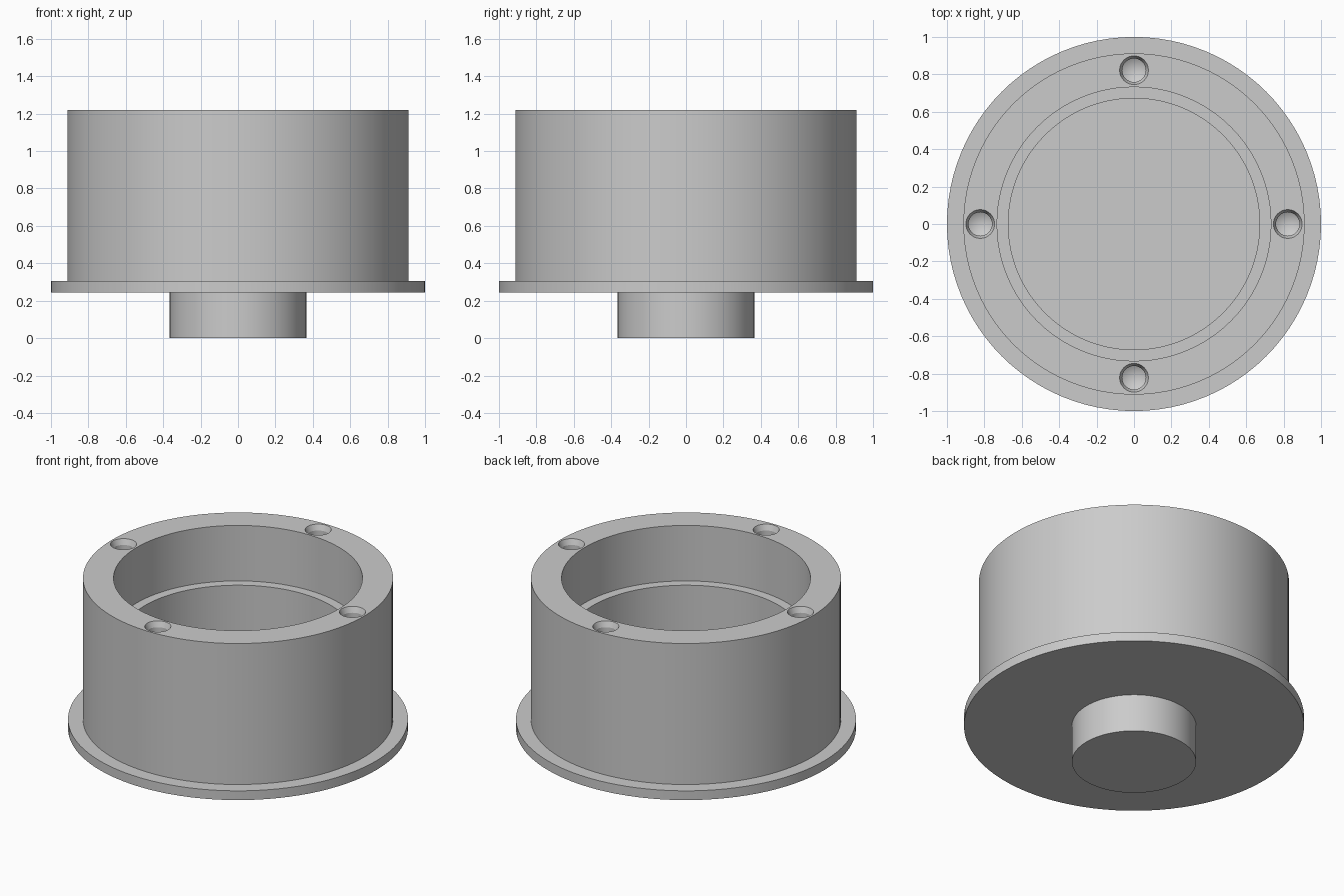
import bpy, bmesh, math

if "Cube" in bpy.data.objects:
    bpy.data.objects.remove(bpy.data.objects["Cube"], do_unlink=True)

grey = bpy.data.materials.new("plain_grey")
grey.use_nodes = True
colour = (0.6, 0.6, 0.6, 1)
grey.diffuse_color = colour
grey.node_tree.nodes["Principled BSDF"].inputs["Base Color"].default_value = colour


def lathe(name, profile, segments):
    """Closed solid from a (radius, height) profile that starts and ends on the axis."""
    bm = bmesh.new()
    verts = [bm.verts.new((r, 0, z)) for r, z in profile]
    edges = [bm.edges.new(pair) for pair in zip(verts, verts[1:])]
    bmesh.ops.spin(bm, geom=verts + edges, cent=(0, 0, 0), axis=(0, 0, 1),
                   angle=math.tau, steps=segments, use_merge=False)
    bmesh.ops.remove_doubles(bm, verts=bm.verts, dist=1e-4)
    bmesh.ops.recalc_face_normals(bm, faces=bm.faces)
    mesh = bpy.data.meshes.new(name)
    bm.to_mesh(mesh)
    bm.free()
    mesh.materials.append(grey)
    obj = bpy.data.objects.new(name, mesh)
    bpy.context.collection.objects.link(obj)
    return obj


TOP, FLANGE_TOP, FLANGE_BOTTOM, LEDGE = 1.22, 0.305, 0.245, 0.86

# Turned housing: boss, flange, outer wall, rim, stepped bore and floor
housing = lathe("flanged_housing", [
    (0, 0), (0.365, 0), (0.365, FLANGE_BOTTOM),
    (1, FLANGE_BOTTOM), (1, FLANGE_TOP),
    (0.912, FLANGE_TOP), (0.912, TOP),
    (0.732, TOP), (0.732, LEDGE),
    (0.672, LEDGE), (0.672, FLANGE_TOP), (0, FLANGE_TOP)], 96)

# Four blind screw holes with a chamfered mouth and a drill-point bottom
HOLE_BOTTOM = TOP - 0.3
bpy.context.view_layer.objects.active = housing
for i in range(4):
    angle = i * math.pi / 2
    cutter = lathe("screw_hole_cutter", [
        (0, HOLE_BOTTOM - 0.037), (0.063, HOLE_BOTTOM), (0.063, TOP - 0.035),
        (0.077, TOP), (0.077, TOP + 0.05), (0, TOP + 0.05)], 32)
    cutter.location = (0.822 * math.cos(angle), 0.822 * math.sin(angle), 0)
    cutter.hide_render = True
    bpy.context.view_layer.update()
    cut = housing.modifiers.new("screw_hole", 'BOOLEAN')
    cut.operation = 'DIFFERENCE'
    cut.solver = 'EXACT'
    cut.object = cutter
    bpy.ops.object.modifier_apply(modifier=cut.name)
    bpy.data.objects.remove(cutter, do_unlink=True)

# Smooth round walls, crisp edges
bpy.ops.object.select_all(action='DESELECT')
housing.select_set(True)
bpy.ops.object.shade_smooth_by_angle(angle=math.radians(15))
